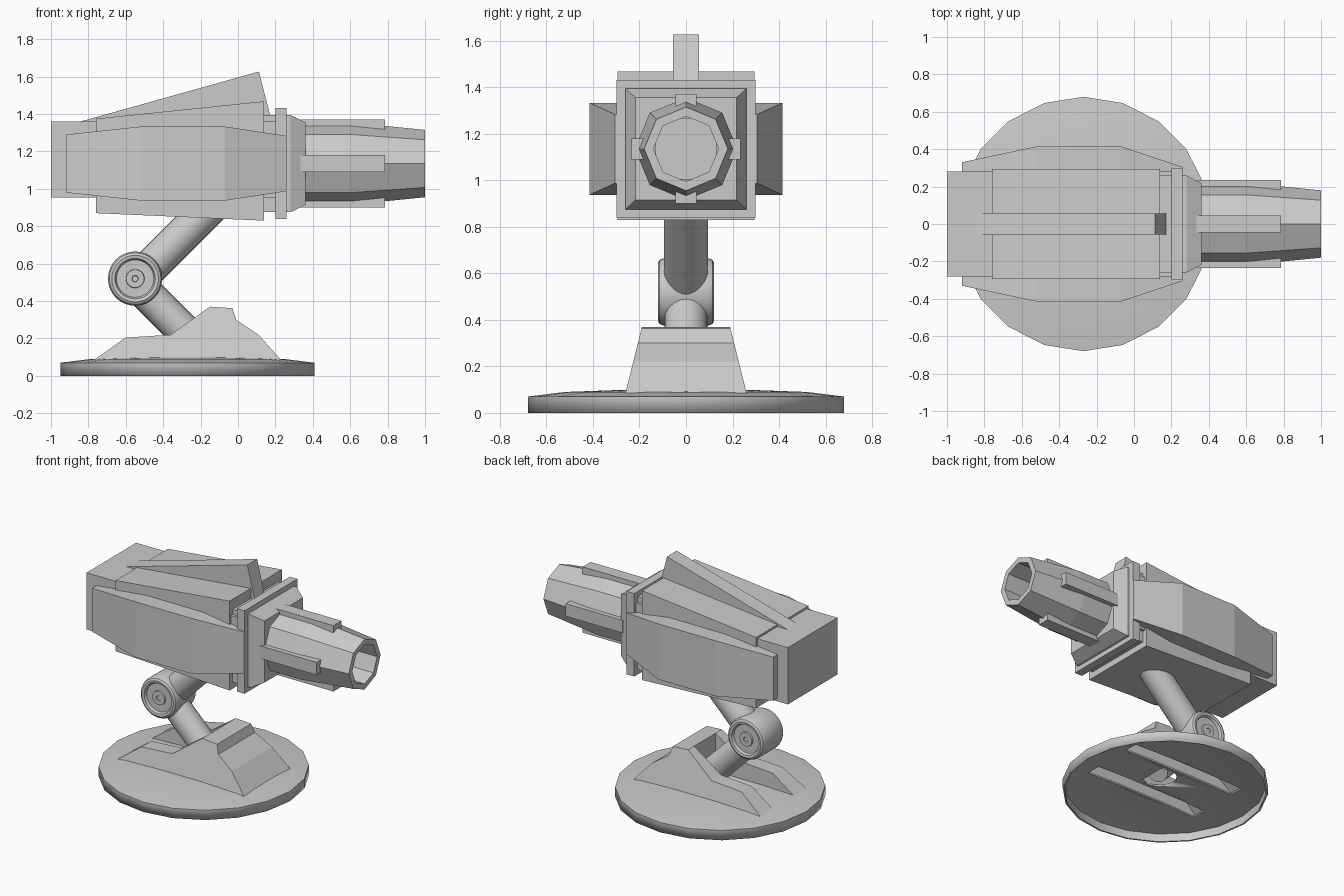
import bpy, bmesh, math
from mathutils import Vector, Matrix

if "Cube" in bpy.data.objects:
    bpy.data.objects.remove(bpy.data.objects["Cube"])

grey = bpy.data.materials.new("light grey metal")
grey.use_nodes = True
grey.diffuse_color = (0.6, 0.6, 0.6, 1)
grey.node_tree.nodes["Principled BSDF"].inputs["Base Color"].default_value = (0.6, 0.6, 0.6, 1)

AXIS_Z = 1.135   # height of the barrel axis


def finish(name, bm, smooth=False):
    bmesh.ops.recalc_face_normals(bm, faces=bm.faces)
    me = bpy.data.meshes.new(name)
    bm.to_mesh(me)
    bm.free()
    me.materials.append(grey)
    ob = bpy.data.objects.new(name, me)
    bpy.context.collection.objects.link(ob)
    if smooth:
        bpy.ops.object.select_all(action='DESELECT')
        ob.select_set(True)
        bpy.context.view_layer.objects.active = ob
        bpy.ops.object.shade_smooth_by_angle(angle=math.radians(35))
    return ob


def loft(name, rings, caps=(True, True), smooth=False, skip_last=False):
    """Join matching rings of points; optionally leave the last side strip open."""
    bm = bmesh.new()
    vs = [[bm.verts.new(p) for p in r] for r in rings]
    n = len(vs[0])
    for a, b in zip(vs, vs[1:]):
        for i in range(n - 1 if skip_last else n):
            j = (i + 1) % n
            bm.faces.new((a[i], a[j], b[j], b[i]))
    if caps[0]:
        bm.faces.new(vs[0])
    if caps[1]:
        bm.faces.new(vs[-1])
    return finish(name, bm, smooth)


def rect(x, y0, y1, z0, z1):
    return [(x, y0, z0), (x, y1, z0), (x, y1, z1), (x, y0, z1)]


def block(name, stations):
    """Box-like solid along x from (x, half width, bottom, top) stations."""
    return loft(name, [rect(x, -w, w, b, t) for x, w, b, t in stations])


def prism(name, profile, inner, outer, skip_last=False):
    """Extrude an x-z profile between two y functions of height."""
    return loft(name, [[(x, f(z), z) for x, z in profile] for f in (inner, outer)],
                skip_last=skip_last)


def turned(name, profile, sides, matrix, caps=(True, True), smooth=True, phase=0):
    """Revolve (radius, height) points about local z."""
    rings = []
    for r, h in profile:
        rings.append([matrix @ Vector((r * math.cos(a), r * math.sin(a), h))
                      for a in (phase + math.tau * i / sides for i in range(sides))])
    return loft(name, rings, caps, smooth)


def rod(name, a, b, radius):
    a, b = Vector(a), Vector(b)
    m = Matrix.Translation(a) @ (b - a).to_track_quat('Z', 'Y').to_matrix().to_4x4()
    return turned(name, [(radius, 0), (radius, (b - a).length)], 32, m)


# Base: hollow domed disc, open underneath
base_at = Matrix.Translation((-0.27, 0, 0))
base = turned("base_disc", [(0.68, 0), (0.68, 0.07), (0.52, 0.09), (0.3, 0.098),
                            (0.67, 0), (0.67, 0.06)][:4] +
              [(0.3, 0.086), (0.52, 0.078), (0.668, 0.058), (0.668, 0), (0.68, 0)],
              20, base_at, (False, False))
bm = bmesh.new()
bm.from_mesh(base.data)
bmesh.ops.remove_doubles(bm, verts=bm.verts, dist=0.0001)
# close the dome centre above and below
bmesh.ops.delete(bm, geom=[f for f in bm.faces if all(
    abs(math.hypot(v.co.x + 0.27, v.co.y) - 0.3) < 0.001 for v in f.verts)], context='FACES_ONLY')
bmesh.ops.holes_fill(bm, edges=[e for e in bm.edges if e.is_boundary], sides=0)
bmesh.ops.recalc_face_normals(bm, faces=bm.faces)
bm.to_mesh(base.data)
bm.free()

# Openings under the bracket cheeks and the arm
cutters = [loft("slot_cutter", [rect(x, s * 0.14, s * 0.245, 0.03, 0.2) for x in (-0.72, 0.19)])
           for s in (1, -1)]
cutters.append(turned("socket_cutter", [(0.115, 0.03), (0.115, 0.2)], 24,
                      Matrix.Translation((-0.22, 0, 0))))
for c in cutters:
    c.hide_render = True
    c.hide_viewport = True
    c.display_type = 'WIRE'
    mod = base.modifiers.new("opening", 'BOOLEAN')
    mod.operation = 'DIFFERENCE'
    mod.solver = 'EXACT'
    mod.object = c
bpy.context.view_layer.update()
cut = bpy.data.meshes.new_from_object(base.evaluated_get(bpy.context.evaluated_depsgraph_get()))
base.modifiers.clear()
base.data = cut
for c in cutters:
    bpy.data.objects.remove(c)

# Bracket: two hollow cheeks joined by a front block
cheek = [(-0.77, 0.085), (-0.60, 0.205), (-0.36, 0.22), (-0.15, 0.37), (-0.03, 0.362),
         (-0.01, 0.30), (0.11, 0.22), (0.23, 0.085)]
for side, s in (("left", 1), ("right", -1)):
    prism(side + "_bracket_cheek", cheek, lambda z: s * 0.12,
          lambda z: s * (0.282 - 0.25 * z), skip_last=True)
prism("bracket_front", [(-0.15, 0.085)] + cheek[3:], lambda z: -0.12, lambda z: 0.12)

# Folding arm with its hinge drum
rod("lower_arm", (-0.55, 0, 0.50), (-0.19, 0, 0.14), 0.092)
rod("upper_arm", (-0.55, 0, 0.50), (-0.10, 0, 0.95), 0.095)
half = [(0.015, 0.108), (0.018, 0.112), (0.048, 0.112), (0.05, 0.1), (0.1, 0.1),
        (0.108, 0.118), (0.125, 0.121), (0.138, 0.113), (0.145, 0.095)]
drum_at = Matrix.Translation((-0.55, 0, 0.52)) @ Matrix.Rotation(math.pi / 2, 4, 'X')
turned("hinge_drum", half + [(r, -h) for r, h in reversed(half)], 32, drum_at)

# Housing
block("rear_housing", [(-1, 0.28, 0.955, 1.36), (0.2, 0.28, 0.955, 1.36)])
block("middle_housing", [(-0.76, 0.295, 0.87, 1.375), (0.14, 0.295, 0.83, 1.468)])
block("neck", [(0.1, 0.26, 0.875, 1.395), (0.24, 0.26, 0.875, 1.395)])
block("collar", [(0.2, 0.298, 0.84, 1.432), (0.26, 0.298, 0.84, 1.432)])
block("nose", [(0.25, 0.26, 0.875, 1.395), (0.28, 0.26, 0.875, 1.395),
               (0.36, 0.218, 0.915, 1.355)])

# Faceted side panels
panel = [(-0.92, 0.33, 0.155), (-0.52, 0.415, 0.198), (-0.07, 0.415, 0.198), (0.26, 0.305, 0.148)]
for side, s in (("left", 1), ("right", -1)):
    loft(side + "_side_panel", [rect(x, s * 0.25, s * y, AXIS_Z - h, AXIS_Z + h)
                                for x, y, h in panel])

# Sight ridge on top
prism("top_ridge", [(-0.86, 1.355), (0.112, 1.627), (0.175, 1.38), (0.1, 1.34)],
      lambda z: -0.055, lambda z: 0.055)

# Octagonal barrel with a blind bore
barrel_at = Matrix.Translation((0, 0, AXIS_Z)) @ Matrix.Rotation(math.pi / 2, 4, 'Y')
turned("barrel", [(0.22, 0.34), (0.22, 0.6), (0.18, 1), (0.14, 1), (0.14, 0.7)],
       8, barrel_at, smooth=False)

# Four barrel rails
for i, name in enumerate(("left", "top", "right", "bottom")):
    rail = loft(name + "_barrel_rail", [rect(x, 0.13, 0.235, -0.045, 0.045)
                                        for x in (0.335, 0.785)])
    rail.data.transform(Matrix.Translation((0, 0, AXIS_Z)) @
                        Matrix.Rotation(i * math.pi / 2, 4, 'X'))
